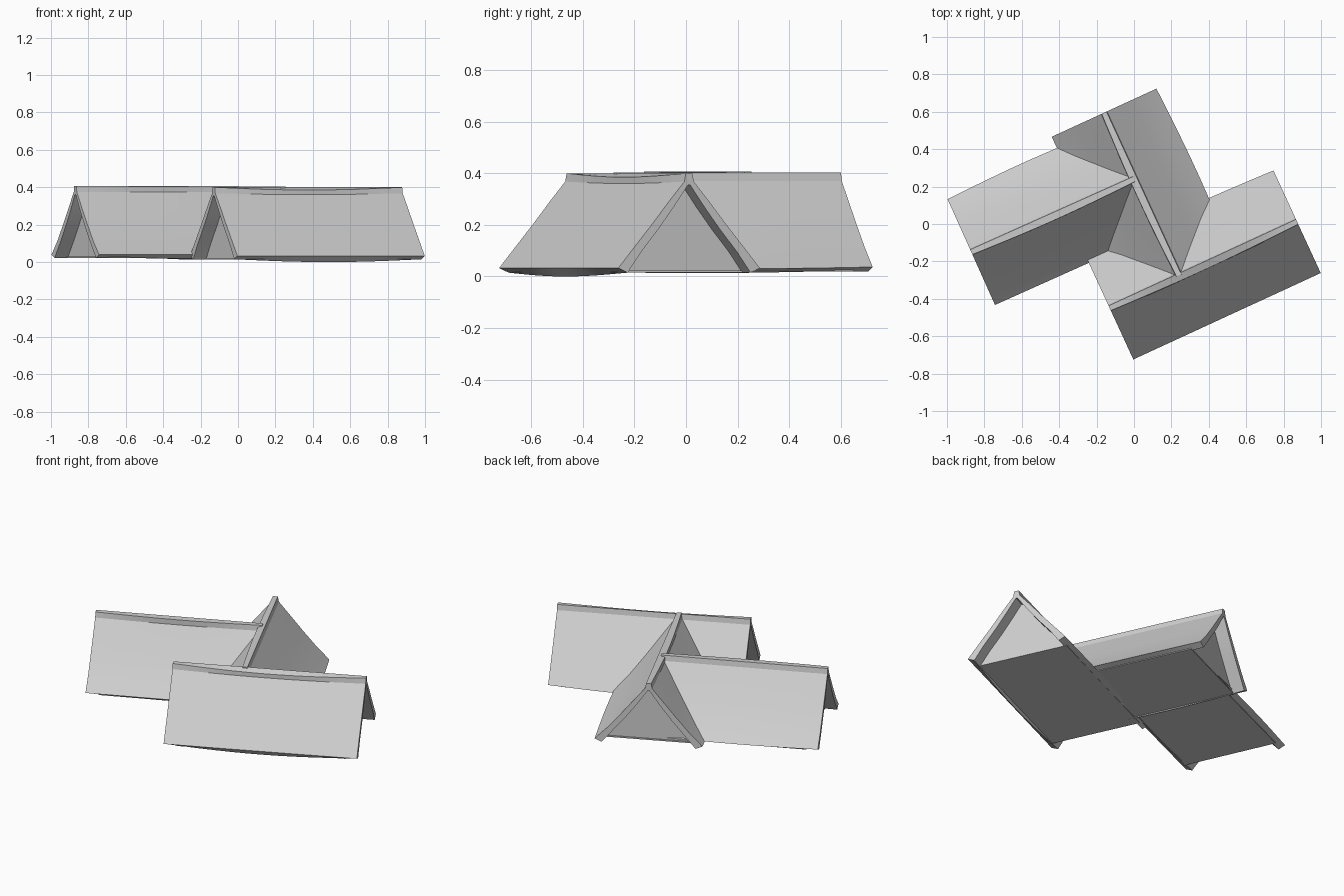
import bpy, bmesh, math
from mathutils import Vector

if "Cube" in bpy.data.objects:
    bpy.data.objects.remove(bpy.data.objects["Cube"])

mat = bpy.data.materials.new("canvas_grey")
mat.diffuse_color = (0.62, 0.62, 0.62, 1)
mat.use_nodes = True
mat.node_tree.nodes["Principled BSDF"].inputs["Base Color"].default_value = mat.diffuse_color


def make_object(name, bm, smooth=False):
    bmesh.ops.recalc_face_normals(bm, faces=bm.faces)
    me = bpy.data.meshes.new(name)
    bm.to_mesh(me)
    bm.free()
    me.materials.append(mat)
    ob = bpy.data.objects.new(name, me)
    bpy.context.collection.objects.link(ob)
    if smooth:
        bpy.context.view_layer.objects.active = ob
        ob.select_set(True)
        bpy.ops.object.shade_smooth_by_angle(angle=math.radians(20))
        ob.select_set(False)


def loft(rings):
    """Skin closed rings of equal size; the first half of a ring is the outer
    skin, the second half runs back along the inner skin."""
    bm = bmesh.new()
    vs = [[bm.verts.new(p) for p in r] for r in rings]
    n = len(vs[0])
    for a, b in zip(vs, vs[1:]):
        for i in range(n):
            j = (i + 1) % n
            bm.faces.new((a[i], a[j], b[j], b[i]))
    for r in (vs[0], vs[-1]):
        for i in range(n // 2 - 1):
            bm.faces.new((r[i], r[i + 1], r[n - 2 - i], r[n - 1 - i]))
    return bm


def wing(name, start, end, half, base, top, closed_far, sag, stations=13):
    """Gabled tent wing along a ridge line; start is always an outer end."""
    s, e = Vector(start), Vector(end)
    u = (e - s).normalized()
    v = Vector((-u.y, u.x))
    length = (e - s).length

    def at(d, w, z):
        p = s + u * d + v * w
        return (p.x, p.y, z)

    # roof cross-section: flat ridge strip, slightly hollow slopes, eave foot
    outer = [(0.014, top), (0.02, top - 0.032), (0.085, 0.292),
             (0.155, 0.206), (0.235, 0.112), (half, base + 0.018)]
    inner = [(0.004, top - 0.045), (0.008, top - 0.05), (0.065, 0.27),
             (0.13, 0.185), (0.205, 0.095), (half - 0.04, base)]
    rings = []
    for k in range(stations):
        t = k / (stations - 1)
        belly = math.sin(math.pi * t)

        def side(pts, sign):
            out = []
            for i, (w, z) in enumerate(pts):
                f = (i / 5) ** 3                       # only eaves hang and bulge
                out.append(at(t * length, sign * (w + 0.012 * belly * f),
                              z - sag * belly * f))
            return out
        rings.append(side(outer[::-1], -1) + side(outer, 1)
                     + side(inner[::-1], 1) + side(inner, -1))
    make_object(name + "_roof", loft(rings), True)

    # floor slab
    far = length - (0.07 if closed_far else 0.0)
    fw = half - 0.025
    bm = bmesh.new()
    lo = [bm.verts.new(at(d, w, base)) for d, w in
          ((0.07, -fw), (far, -fw), (far, fw), (0.07, fw))]
    slab = bm.faces.new(lo)
    up = bmesh.ops.extrude_face_region(bm, geom=[slab])["geom"]
    bmesh.ops.translate(bm, vec=(0, 0, 0.008),
                        verts=[g for g in up if isinstance(g, bmesh.types.BMVert)])
    make_object(name + "_floor", bm)

    # gable walls, set back from the open ends
    for end_name, d in (("near", 0.08), ("far", length - 0.08)):
        if end_name == "far" and not closed_far:
            continue
        bm = bmesh.new()
        tri = bm.faces.new([bm.verts.new(at(d - 0.004, w, z)) for w, z in
                            ((-half + 0.03, base), (half - 0.03, base),
                             (0.175, 0.15), (0.0, top - 0.035), (-0.175, 0.15))])
        ext = bmesh.ops.extrude_face_region(bm, geom=[tri])["geom"]
        bmesh.ops.translate(bm, vec=(u.x * 0.008, u.y * 0.008, 0),
                            verts=[g for g in ext if isinstance(g, bmesh.types.BMVert)])
        make_object(name + "_gable_" + end_name, bm)


# three wings joined in a zigzag
wing("left_wing", (-0.87, -0.15), (0.0, 0.24), 0.31, 0.022, 0.407, False, 0.002)
wing("right_wing", (-0.13, -0.45), (0.872, 0.012), 0.302, 0.015, 0.40, True, 0.015)
wing("middle_wing", (-0.16, 0.595), (0.24, -0.275), 0.308, 0.019, 0.403, False, 0.006)
